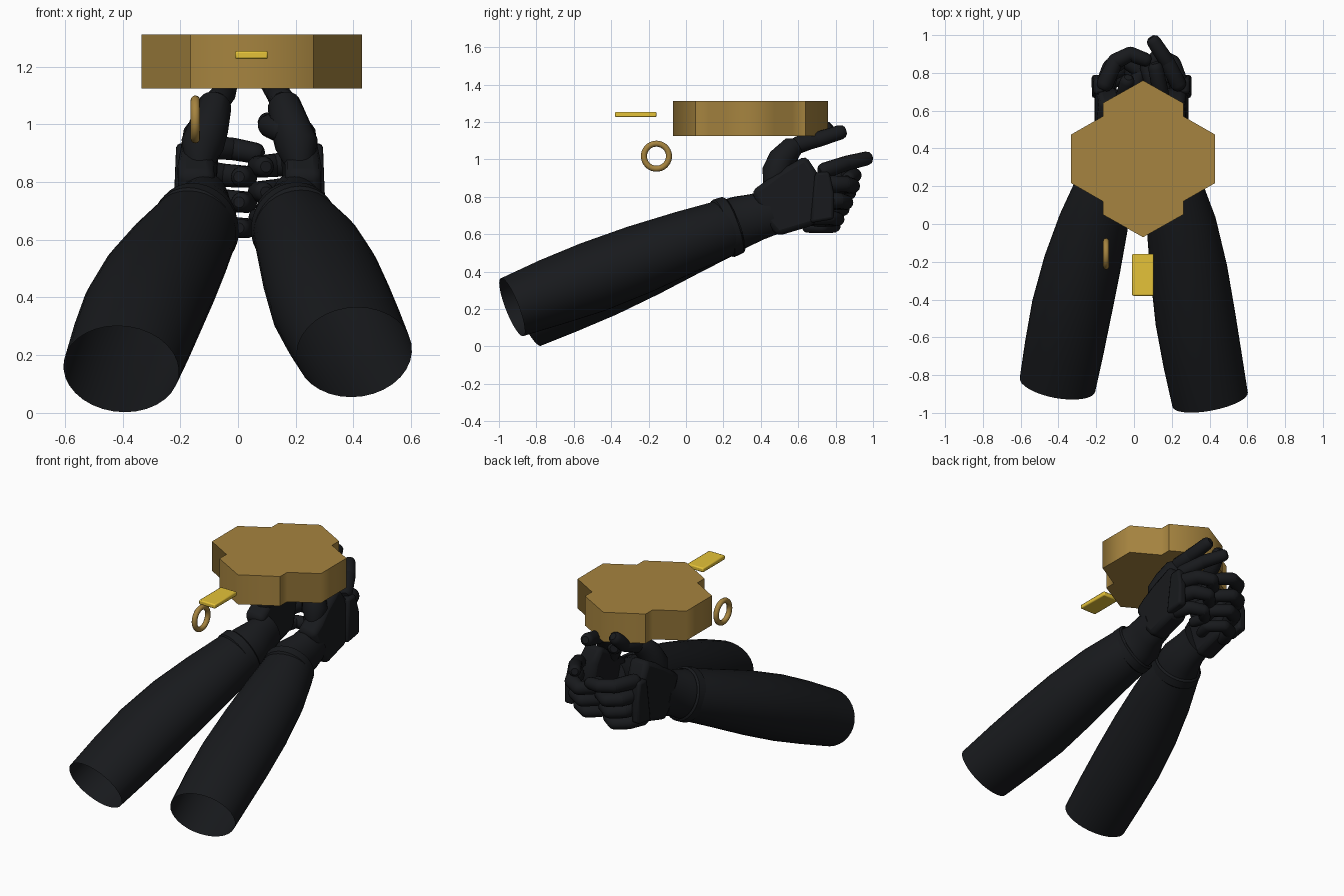
import bpy, bmesh, math
from mathutils import Vector as V

if "Cube" in bpy.data.objects:
    bpy.data.objects.remove(bpy.data.objects["Cube"])


def mat(name, col):
    m = bpy.data.materials.new(name)
    m.diffuse_color = (*col, 1)
    m.use_nodes = True
    m.node_tree.nodes["Principled BSDF"].inputs["Base Color"].default_value = m.diffuse_color
    return m


BLACK = mat("black_fabric", (0.009, 0.010, 0.012))
BRONZE = mat("bronze", (0.38, 0.23, 0.05))
GOLD = mat("gold", (0.78, 0.54, 0.04))


def finish(bm, name, m, bevel=0, angle=35):
    bmesh.ops.recalc_face_normals(bm, faces=bm.faces[:])
    me = bpy.data.meshes.new(name)
    bm.to_mesh(me)
    bm.free()
    ob = bpy.data.objects.new(name, me)
    bpy.context.collection.objects.link(ob)
    me.materials.append(m)
    if bevel:
        b = ob.modifiers.new("bevel", "BEVEL")
        b.width, b.segments = bevel, 2
    bpy.context.view_layer.objects.active = ob
    bpy.ops.object.select_all(action="DESELECT")
    ob.select_set(True)
    bpy.ops.object.shade_smooth_by_angle(angle=math.radians(angle))
    return ob


def loft_into(bm, pts, radii, n, caps=True):
    """Tube of elliptical rings along pts."""
    pts = [V(p) for p in pts]
    prev = None
    for i, (p, (ra, rb)) in enumerate(zip(pts, radii)):
        t = (pts[min(i + 1, len(pts) - 1)] - pts[max(i - 1, 0)]).normalized()
        s = t.cross(V((0, 0, 1))).normalized()
        u = s.cross(t)
        ring = [bm.verts.new(p + s * ra * math.cos(a) + u * rb * math.sin(a))
                for a in (2 * math.pi * k / n for k in range(n))]
        if prev:
            for k in range(n):
                bm.faces.new((prev[k], prev[(k + 1) % n], ring[(k + 1) % n], ring[k]))
        elif caps:
            bm.faces.new(ring)
        prev = ring
    if caps:
        bm.faces.new(prev)


def loft(name, pts, radii, n=32, caps=True):
    bm = bmesh.new()
    loft_into(bm, pts, radii, n, caps)
    return finish(bm, name, BLACK)


def digit(name, joints, r):
    """Finger of rounded segments, one per pair of joints."""
    bm = bmesh.new()
    for i in range(len(joints) - 1):
        a, b = V(joints[i]), V(joints[i + 1])
        d = (b - a).normalized()
        q = r * (1 - 0.06 * i)
        loft_into(bm, [a - d * q * .7, a - d * q * .45, a, b, b + d * q * .45, b + d * q * .7],
                  [(q * .55,) * 2, (q * .85,) * 2, (q,) * 2, (q * .93,) * 2, (q * .8,) * 2, (q * .5,) * 2], 14)
    return finish(bm, name, BLACK)


def prism(name, pts, vec, m, bevel=0, angle=35):
    bm = bmesh.new()
    f = bm.faces.new([bm.verts.new(p) for p in pts])
    r = bmesh.ops.extrude_face_region(bm, geom=[f])
    bmesh.ops.translate(bm, vec=vec, verts=[v for v in r["geom"] if isinstance(v, bmesh.types.BMVert)])
    return finish(bm, name, m, bevel, angle)


# Plate with stepped hexagonal outline
half = [(0, .415), (.213, .295), (.213, .225), (.382, .128), (.382, -.128),
        (.213, -.225), (.213, -.295), (0, -.415)]
outline = half + [(-x, y) for x, y in half[-2:0:-1]]
prism("stepped_plate", [(.048 + x, .345 + y, 1.124) for x, y in outline], (0, 0, .187), BRONZE, angle=60.4)

# Small tag and ring
prism("gold_tag", [(-.01, -.38, 1.226), (.104, -.38, 1.226), (.104, -.158, 1.226), (-.01, -.158, 1.226)],
      (0, 0, .028), GOLD, bevel=.007)
bpy.ops.mesh.primitive_torus_add(major_segments=40, minor_segments=12, major_radius=.067, minor_radius=.016,
                                 location=(-.148, -.158, 1.017), rotation=(0, math.pi / 2, 0))
ring = bpy.context.object
ring.name = "bronze_ring"
ring.data.materials.append(BRONZE)
bpy.ops.object.shade_smooth_by_angle(angle=math.radians(35))

# Open-ended sleeves, cuffs and wrists
SLEEVE_R = [(.203, .166), (.21, .182), (.213, .192), (.205, .186), (.185, .168), (.155, .153), (.14, .145)]
arms = {"right": [(.403, -.93, .21), (.363, -.72, .29), (.325, -.5, .37), (.29, -.25, .465),
                  (.25, 0, .56), (.205, .2, .63), (.19, .25, .65)],
        "left": [(-.405, -.85, .152), (-.37, -.66, .245), (-.33, -.45, .345), (-.275, -.22, .45),
                 (-.215, 0, .545), (-.155, .2, .63), (-.14, .25, .65)]}
for side, path in arms.items():
    loft(side + "_sleeve", path, SLEEVE_R, caps=False)
    e = V(path[-1])
    d = (e - V(path[-3])).normalized()
    loft(side + "_cuff", [e - d * .065, e - d * .055, e - d * .005, e + d * .005],
         [(.14, .152), (.152, .163), (.15, .16), (.138, .148)], caps=False)
    hx = .2 if side == "right" else -.12
    loft(side + "_wrist", [e - d * .02, e + d * .05, (hx, .38, .693), (hx, .46, .72)],
         [(.132, .145), (.125, .138), (.1, .126), (.092, .122)])

# Hands: x measured for the right hand, mirrored about x = 0.04 for the left
for side in ("right", "left"):
    R = side == "right"

    def mx(p):
        return (p[0], p[1], p[2]) if R else (.08 - p[0], p[1], p[2])

    def sx(d):
        return (d if R else -d, 0, 0)

    def lean(x, y, z):
        return mx((x - .2 * max(0, z - .88), y, z))

    palm = [(.35, .83), (.42, .88), (.50, .94), (.64, 1.02), (.70, .93), (.72, .80), (.69, .65), (.49, .59), (.43, .66)]
    prism(side + "_palm", [lean(.162, y, z) for y, z in palm], sx(.126), BLACK, bevel=.028)
    guard = [(.69, .93), (.765, .935), (.79, .82), (.79, .68), (.665, .66)]
    prism(side + "_knuckle_guard", [lean(.248, y, z) for y, z in guard], sx(.056), BLACK, bevel=.015)
    # Three curled fingers
    for name, z, y, r in (("middle", .868, .89, .047), ("ring", .78, .855, .046), ("little", .69, .81, .043)):
        z -= 0 if R else .035
        y -= 0 if R else .02
        tx = .07 if R else .05
        digit(f"{side}_{name}_finger",
              [mx(p) for p in ((.235, y - .13, z), (.205, y - .04, z), (.13, y, z - .01),
                               (tx, y - .06, z - .015), (tx + .02, y - .14, z - .015))], r)
    # Index: pointing on the right hand, hooked on the left
    if R:
        index = [(.235, .74, .94), (.175, .86, .98), (.105, .965, 1.005)]
    else:
        index = [(.235, .74, .92), (.18, .86, .92), (.10, .90, .915), (.02, .87, .90)]
    digit(side + "_index_finger", [mx(p) for p in index], .043 if R else .045)
    # Thumb
    loft(side + "_thumb_base",
         [mx(p) for p in ((.215, .46, .86), (.203, .48, .93), (.178, .51, 1.0), (.16, .57, 1.065), (.15, .61, 1.08))],
         [(.05, .05), (.075, .075), (.067, .072), (.058, .06), (.035, .035)], 20)
    tip = [(.155, .60, 1.08), (.14, .70, 1.105), (.115, .825, 1.145)]
    if not R:
        tip = [(.155, .60, 1.075), (.13, .69, 1.105), (.115, .755, 1.165)]
    digit(side + "_thumb", [mx(p) for p in tip], .045)
    # Fleshy pad under the thumb, seen on the right hand
    if R:
        digit("right_palm_pad", [(.15, .49, .98), (.11, .56, .995)], .045)
